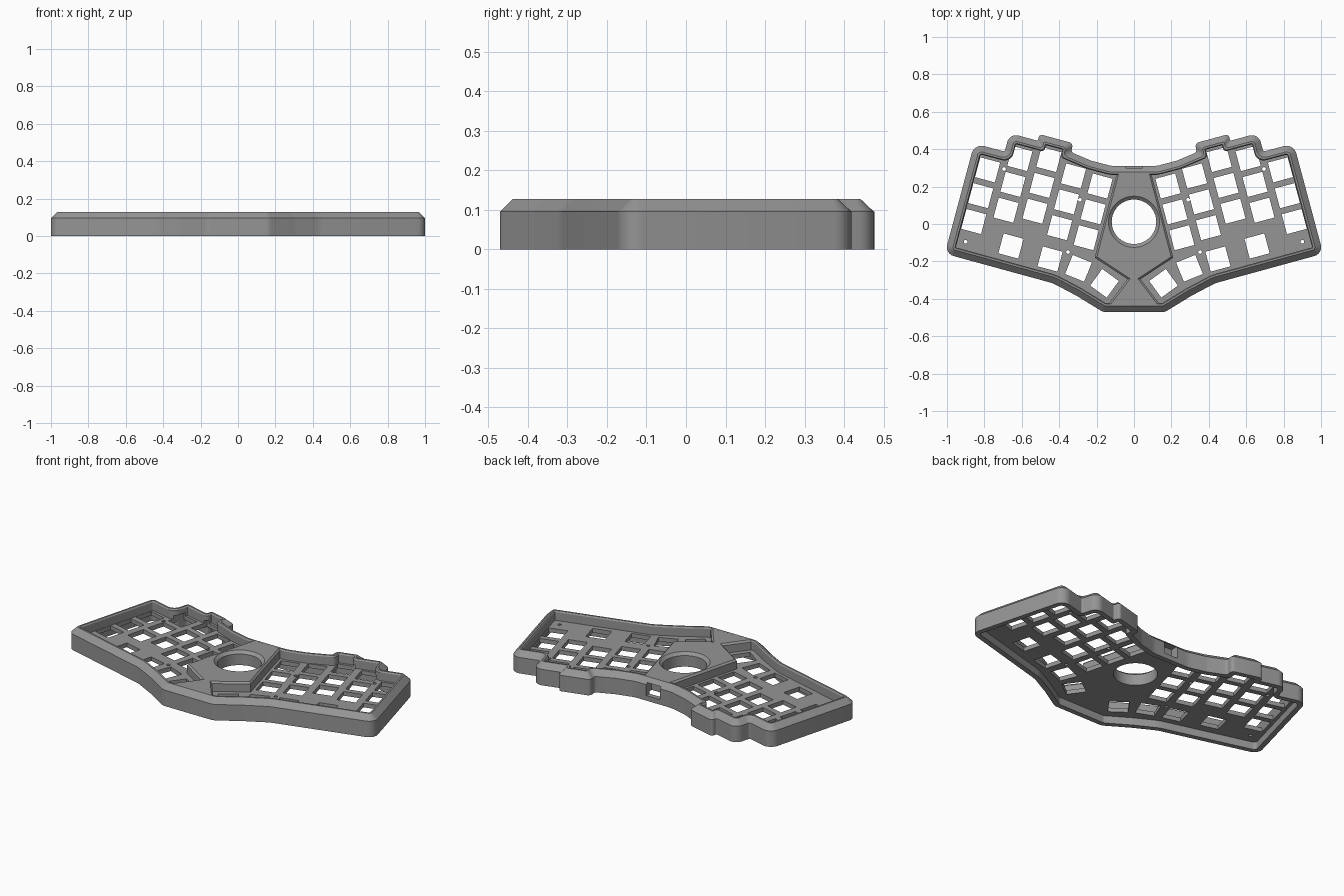
import bpy, bmesh, math
from mathutils import Vector, Matrix

if "Cube" in bpy.data.objects:
    bpy.data.objects.remove(bpy.data.objects["Cube"])

TILT = math.radians(15)
TOP, SHOULDER, PLATE_TOP, PLATE_BOTTOM = 0.127, 0.095, 0.07, 0.045

grey = bpy.data.materials.new("mid_grey")
grey.diffuse_color = (0.30, 0.30, 0.30, 1)
grey.use_nodes = True
grey.node_tree.nodes["Principled BSDF"].inputs["Base Color"].default_value = grey.diffuse_color


def tilted(u, v):
    """Point in the tilted key grid to plain x, y."""
    c, s = math.cos(TILT), math.sin(TILT)
    return (u * c - v * s, u * s + v * c)


def mirrored(half):
    """Right half outline (back to front) to full closed outline."""
    return half + [(-p[0],) + tuple(p[1:]) for p in reversed(half)]


def offset(points, d):
    """Inset a clockwise outline of (x, y, radius) corners with mitred joins."""
    out, n = [], len(points)
    for i, (x, y, r) in enumerate(points):
        p = Vector((x, y))
        a = (p - Vector(points[i - 1][:2])).normalized()
        b = (Vector(points[(i + 1) % n][:2]) - p).normalized()
        na, nb = Vector((a.y, -a.x)), Vector((b.y, -b.x))
        q = p + (na + nb) * (d / (1 + na.dot(nb)))
        convex = a.x * b.y - a.y * b.x < 0
        out.append((q.x, q.y, max(r - d, 0.004) if convex else r + d))
    return out


def rounded(points, steps=8):
    """Round each corner, always with the same number of points."""
    out, n = [], len(points)
    for i, (x, y, r) in enumerate(points):
        p = Vector((x, y))
        a = Vector(points[i - 1][:2]) - p
        b = Vector(points[(i + 1) % n][:2]) - p
        la, lb = a.length, b.length
        a, b = a / la, b / lb
        half = a.angle(b) / 2
        t = min(r / math.tan(half), 0.48 * la, 0.48 * lb)
        r = t * math.tan(half)
        centre = p + (a + b).normalized() * (r / math.sin(half))
        s, e = p + a * t - centre, p + b * t - centre
        sweep = math.atan2(s.x * e.y - s.y * e.x, s.dot(e))
        for k in range(steps + 1):
            out.append(centre + Matrix.Rotation(sweep * k / steps, 2) @ s)
    return out


def add_loft(bm, loops):
    """Join (outline, z) loops into one closed solid."""
    rings = [[bm.verts.new((p[0], p[1], z)) for p in pts] for pts, z in loops]
    for lo, hi in zip(rings, rings[1:]):
        for i in range(len(lo)):
            j = (i + 1) % len(lo)
            bm.faces.new((lo[i], lo[j], hi[j], hi[i]))
    bm.faces.new(rings[0])
    bm.faces.new(rings[-1])


def make(name, solids):
    bm = bmesh.new()
    for loops in solids:
        add_loft(bm, loops)
    bmesh.ops.recalc_face_normals(bm, faces=bm.faces[:])
    mesh = bpy.data.meshes.new(name)
    bm.to_mesh(mesh)
    bm.free()
    mesh.materials.append(grey)
    ob = bpy.data.objects.new(name, mesh)
    bpy.context.collection.objects.link(ob)
    return ob


def cut(ob, cutter):
    cutter.hide_render = True
    mod = ob.modifiers.new("cut", 'BOOLEAN')
    mod.operation, mod.solver, mod.object = 'DIFFERENCE', 'EXACT', cutter
    bpy.context.view_layer.objects.active = ob
    bpy.ops.object.modifier_apply(modifier=mod.name)


def circle(x, y, r, n):
    return [(x + r * math.cos(2 * math.pi * k / n), y + r * math.sin(2 * math.pi * k / n))
            for k in range(n)]


def square(x, y, angle, half=0.055):
    s = half * math.sqrt(2)
    return [(x + s * math.cos(angle + math.pi / 4 + k * math.pi / 2),
             y + s * math.sin(angle + math.pi / 4 + k * math.pi / 2)) for k in range(4)]


# Case: chamfered rim around a sunken key plate, hollow underneath
half = [(0.12, 0.31, 0.15)]
half += [tilted(u, v) + (r,) for u, v, r in (
    (0.31, 0.268, 0.04), (0.425, 0.284, 0.02), (0.425, 0.333, 0.045),
    (0.612, 0.333, 0.03), (0.612, 0.297, 0.008), (0.768, 0.297, 0.05),
    (0.768, 0.195, 0.012), (0.936, 0.195, 0.055), (0.936, -0.415, 0.05))]
half += [(0.433, -0.317, 0.2), (0.305, -0.385, 0.15), (0.165, -0.471, 0.06)]
outline = mirrored(half)


def inset(d):
    return rounded(offset(outline, d))


case = make("case", [[
    (inset(0.03), PLATE_BOTTOM), (inset(0.03), 0), (inset(0), 0),
    (inset(0), SHOULDER), (inset(0.033), TOP), (inset(0.043), TOP),
    (inset(0.048), TOP - 0.008), (inset(0.048), PLATE_TOP)]])

# Raised centre block joining both halves
block_outline = mirrored([(0.088, 0.285, 0), (0.21, -0.18, 0),
                          (0.035, -0.295, 0), (0.15, -0.445, 0)])
centre_block = make("centre_block", [[
    (block_outline, PLATE_BOTTOM + 0.005), (block_outline, TOP - 0.0102),
    (offset(block_outline, 0.01), TOP - 0.0002)]])

# Key openings: staggered columns, a lower row and two turned thumb keys
keys = []
for u, v in ((0.228, 0.149), (0.379, 0.164), (0.529, 0.215), (0.68, 0.18), (0.831, 0.077)):
    keys += [tilted(u, v - 0.143 * row) + (TILT,) for row in range(3)]
keys += [tilted(0.605, -0.284) + (TILT,), tilted(0.385, -0.297) + (TILT,),
         (0.297, -0.237, math.radians(22)), (0.158, -0.317, math.radians(36))]
screws = [(0.695, 0.294), (0.90, -0.095), (0.289, 0.13), (0.353, -0.15)]
shapes = []
for side in (1, -1):
    shapes += [square(side * x, y, side * a) for x, y, a in keys]
    shapes += [circle(side * x, y, 0.01, 12) for x, y in screws]
key_cutter = make("key_cutter", [[(s, 0.02), (s, 0.09)] for s in shapes])

# Round centre opening with a chamfered lip
bore_cutter = make("bore_cutter", [[
    (circle(0, 0.012, 0.119, 64), -0.05), (circle(0, 0.012, 0.119, 64), TOP - 0.016),
    (circle(0, 0.012, 0.137, 64), TOP), (circle(0, 0.012, 0.137, 64), 0.2)]])

# Cable port in the back wall
port = [(-0.045, 0.26), (0.045, 0.26), (0.045, 0.35), (-0.045, 0.35)]
port_cutter = make("port_cutter", [[(port, 0.03), (port, 0.104)]])

cut(case, key_cutter)
for part in (case, centre_block):
    cut(part, bore_cutter)
    cut(part, port_cutter)
for helper in (key_cutter, bore_cutter, port_cutter):
    bpy.data.objects.remove(helper)

# Smooth the rounded corners, keep the edges crisp
for part in (case, centre_block):
    bpy.ops.object.select_all(action='DESELECT')
    part.select_set(True)
    bpy.context.view_layer.objects.active = part
    bpy.ops.object.shade_smooth_by_angle(angle=math.radians(25))
